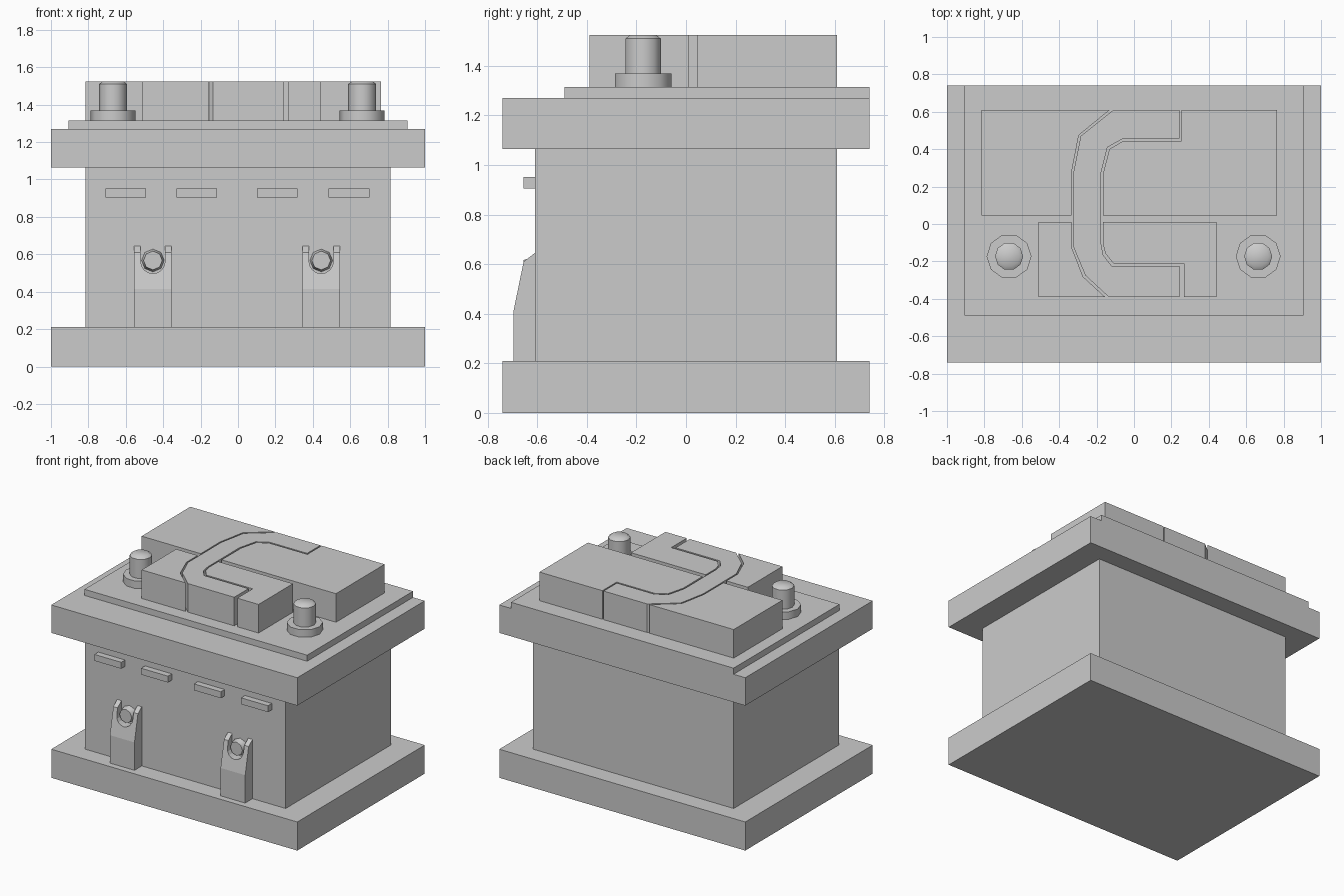
import bpy, bmesh, math
from mathutils import Vector

if "Cube" in bpy.data.objects:
    bpy.data.objects.remove(bpy.data.objects["Cube"])


def finish(name, bm):
    bmesh.ops.recalc_face_normals(bm, faces=bm.faces)
    me = bpy.data.meshes.new(name)
    bm.to_mesh(me)
    bm.free()
    ob = bpy.data.objects.new(name, me)
    bpy.context.collection.objects.link(ob)
    return ob


def prism(name, points, sweep):
    """Extrude a closed outline of 3D points along a vector."""
    bm = bmesh.new()
    face = bm.faces.new([bm.verts.new(p) for p in points])
    new = bmesh.ops.extrude_face_region(bm, geom=[face])["geom"]
    bmesh.ops.translate(bm, vec=Vector(sweep),
                        verts=[g for g in new if isinstance(g, bmesh.types.BMVert)])
    return finish(name, bm)


def box(name, x, y, z):
    pts = [(x[0], y[0], z[0]), (x[1], y[0], z[0]), (x[1], y[1], z[0]), (x[0], y[1], z[0])]
    return prism(name, pts, (0, 0, z[1] - z[0]))


def lathe(name, profile, origin, sides, axis="Z", turn=0.0):
    """Closed stack of rings (radius, height) around an axis."""
    bm = bmesh.new()
    rings = []
    for r, h in profile:
        ring = []
        for i in range(sides):
            a = turn + 2 * math.pi * i / sides
            u, v = r * math.cos(a), r * math.sin(a)
            p = (u, v, h) if axis == "Z" else (u, -h, v)
            ring.append(bm.verts.new(Vector(origin) + Vector(p)))
        rings.append(ring)
    for lo, hi in zip(rings, rings[1:]):
        for i in range(sides):
            j = (i + 1) % sides
            bm.faces.new((lo[i], lo[j], hi[j], hi[i]))
    bm.faces.new(rings[0])
    bm.faces.new(rings[-1])
    ob = finish(name, bm)
    bpy.ops.object.select_all(action="DESELECT")
    ob.select_set(True)
    bpy.context.view_layer.objects.active = ob
    bpy.ops.object.shade_smooth_by_angle(angle=math.radians(50))
    return ob


# Case: base, body, lid and raised lid plate
box("base", (-1, 1), (-0.74, 0.74), (0, 0.21))
box("body", (-0.815, 0.815), (-0.61, 0.61), (0.21, 1.065))
box("lid", (-1, 1), (-0.74, 0.74), (1.065, 1.27))
box("lid_plate", (-0.905, 0.905), (-0.49, 0.74), (1.27, 1.315))

# Top blocks, split by narrow grooves around a C-shaped strip
blocks = {
    "c_strip": [(-0.11, 0.61), (-0.285, 0.47), (-0.325, 0.27), (-0.325, -0.12),
                (-0.26, -0.275), (-0.135, -0.39), (0.242, -0.39), (0.242, -0.224),
                (-0.12, -0.224), (-0.165, -0.165), (-0.177, -0.1), (-0.177, 0.27),
                (-0.142, 0.41), (-0.06, 0.456), (0.243, 0.456), (0.243, 0.61)],
    "back_left_block": [(-0.815, 0.045), (-0.335, 0.045), (-0.335, 0.27),
                        (-0.295, 0.475), (-0.13, 0.61), (-0.815, 0.61)],
    "back_right_block": [(-0.165, 0.045), (-0.165, 0.27), (-0.132, 0.4), (-0.058, 0.444),
                         (0.253, 0.444), (0.253, 0.61), (0.765, 0.61), (0.765, 0.045)],
    "front_left_block": [(-0.51, 0.01), (-0.335, 0.01), (-0.335, -0.12),
                         (-0.272, -0.282), (-0.155, -0.39), (-0.51, -0.39)],
    "front_right_block": [(-0.167, 0.01), (-0.167, -0.1), (-0.153, -0.158), (-0.11, -0.21),
                          (0.267, -0.21), (0.267, -0.39), (0.44, -0.39), (0.44, 0.01)],
}
for name, outline in blocks.items():
    prism(name, [(x, y, 1.315) for x, y in outline], (0, 0, 0.21))

# Terminal posts with collars
for side, x in (("left", -0.668), ("right", 0.664)):
    lathe(side + "_terminal_collar", [(0.12, 0), (0.12, 0.055)], (x, -0.173, 1.315), 10)
    lathe(side + "_terminal_post", [(0.075, 0), (0.075, 0.14), (0.055, 0.155)],
          (x, -0.173, 1.37), 10)

# Small tabs across the front
for i, x in enumerate((-0.6, -0.22, 0.21, 0.593)):
    box(f"front_tab_{i + 1}", (x - 0.109, x + 0.109), (-0.655, -0.605), (0.905, 0.952))

# Forked brackets with bolts
side_profile = [(-0.605, 0.21), (-0.695, 0.21), (-0.695, 0.415),
                (-0.655, 0.61), (-0.61, 0.645), (-0.605, 0.645)]
for side, x in (("left", -0.455), ("right", 0.445)):
    bracket = prism(side + "_bracket", [(x - 0.1, y, z) for y, z in side_profile], (0.2, 0, 0))
    slot = [(x + 0.065, -0.8, 0.8), (x - 0.065, -0.8, 0.8)]
    for k in range(9):
        a = math.pi * (1 + k / 8)
        slot.append((x + 0.065 * math.cos(a), -0.8, 0.562 + 0.065 * math.sin(a)))
    cutter = prism("slot_cutter", slot, (0, 0.3, 0))
    cutter.hide_render = True
    mod = bracket.modifiers.new("slot", "BOOLEAN")
    mod.operation, mod.solver, mod.object = "DIFFERENCE", "EXACT", cutter
    bpy.context.view_layer.objects.active = bracket
    bpy.ops.object.modifier_apply(modifier=mod.name)
    bpy.data.objects.remove(cutter)
    lathe(side + "_bolt", [(0.062, -0.005), (0.05, 0.045)], (x, -0.61, 0.567), 8, "Y")
